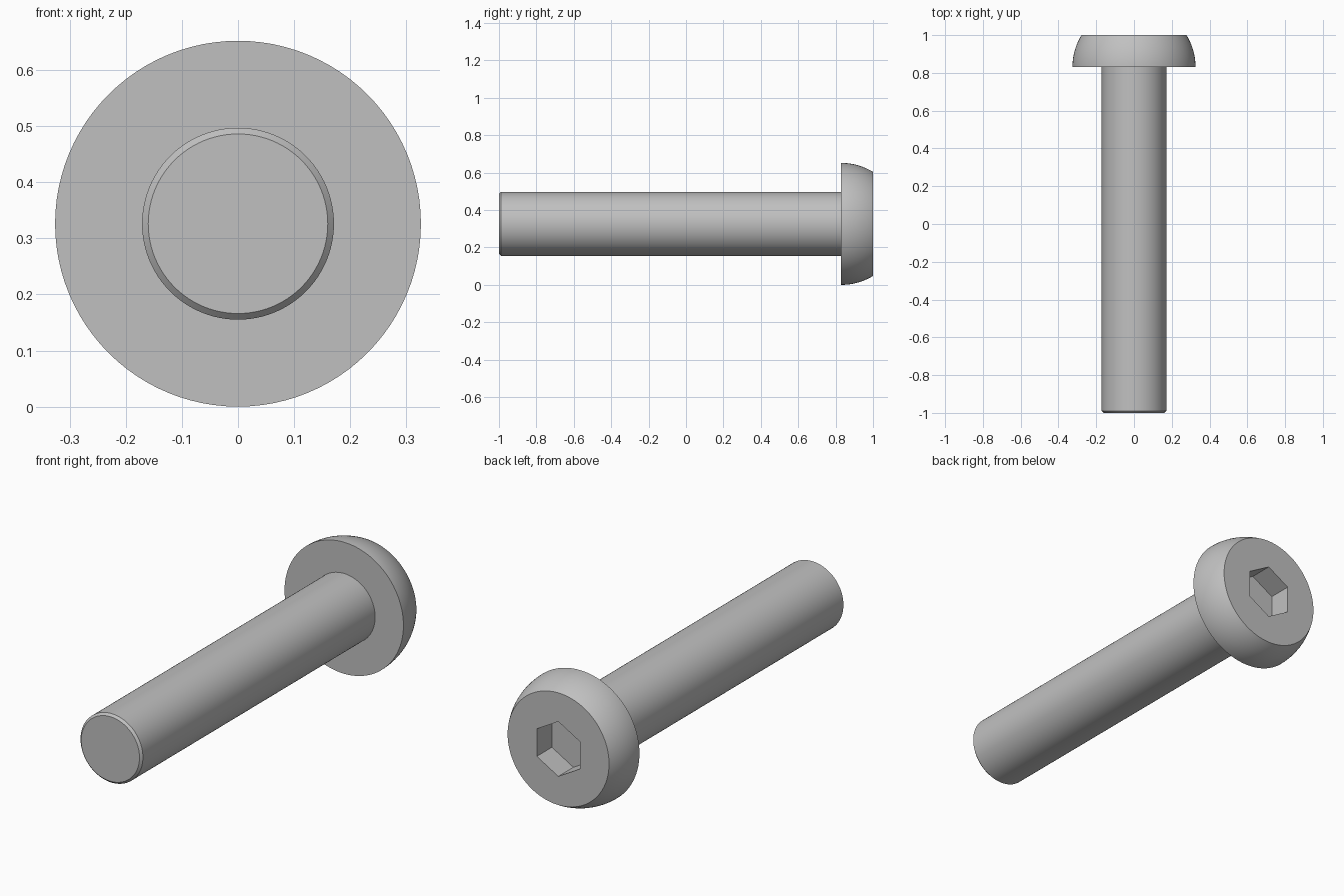
import bpy, bmesh, math

cube = bpy.data.objects.get("Cube")
if cube:
    bpy.data.objects.remove(cube, do_unlink=True)

HEAD_R = 0.326
SHAFT_R = 0.171
SEAT_Y = 0.83      # underside of the head
SOCKET_R = 0.136   # centre to corner
SOCKET_DEPTH = 0.118

steel = bpy.data.materials.new("grey steel")
steel.use_nodes = True
colour = (0.53, 0.53, 0.53, 1)
steel.diffuse_color = colour
steel.node_tree.nodes["Principled BSDF"].inputs["Base Color"].default_value = colour


def lathe(name, profile, sides, cap_front=True, cap_back=True):
    """Turn (radius, y) points around the bolt axis; the first ring points up."""
    bm = bmesh.new()
    rings = []
    for r, y in profile:
        angles = [math.tau * i / sides for i in range(sides)]
        rings.append([bm.verts.new((r * math.sin(a), y, HEAD_R + r * math.cos(a)))
                      for a in angles])
    for a, b in zip(rings, rings[1:]):
        for i in range(sides):
            j = (i + 1) % sides
            bm.faces.new((a[i], a[j], b[j], b[i]))
    if cap_front:
        bm.faces.new(rings[0])
    if cap_back:
        bm.faces.new(rings[-1])
    bmesh.ops.recalc_face_normals(bm, faces=bm.faces)
    mesh = bpy.data.meshes.new(name)
    bm.to_mesh(mesh)
    bm.free()
    mesh.materials.append(steel)
    obj = bpy.data.objects.new(name, mesh)
    bpy.context.collection.objects.link(obj)
    return obj


def activate(obj):
    bpy.ops.object.select_all(action="DESELECT")
    obj.select_set(True)
    bpy.context.view_layer.objects.active = obj


# Shaft with a small chamfer at its tip
shaft = lathe("shaft", [(SHAFT_R - 0.011, -1), (SHAFT_R, -0.989), (SHAFT_R, SEAT_Y)],
              96, cap_back=False)

# Domed head: a slice of a sphere centred on the seat plane
steps = 12
dome = [SEAT_Y + (1 - SEAT_Y) * i / steps for i in range(steps + 1)]
head = lathe("head", [(math.sqrt(HEAD_R ** 2 - (y - SEAT_Y) ** 2), y) for y in dome], 96)

# Hexagonal socket cut into the head
cutter = lathe("socket_cutter", [(SOCKET_R, 1 - SOCKET_DEPTH), (SOCKET_R, 1.1)], 6)
cutter.hide_render = True
cut = head.modifiers.new("socket", "BOOLEAN")
cut.operation = "DIFFERENCE"
cut.solver = "EXACT"
cut.object = cutter
activate(head)
bpy.ops.object.modifier_apply(modifier=cut.name)
bpy.data.objects.remove(cutter, do_unlink=True)

# Smooth round walls, keep rims crisp
for part in (shaft, head):
    activate(part)
    bpy.ops.object.shade_smooth_by_angle(angle=math.radians(30))
